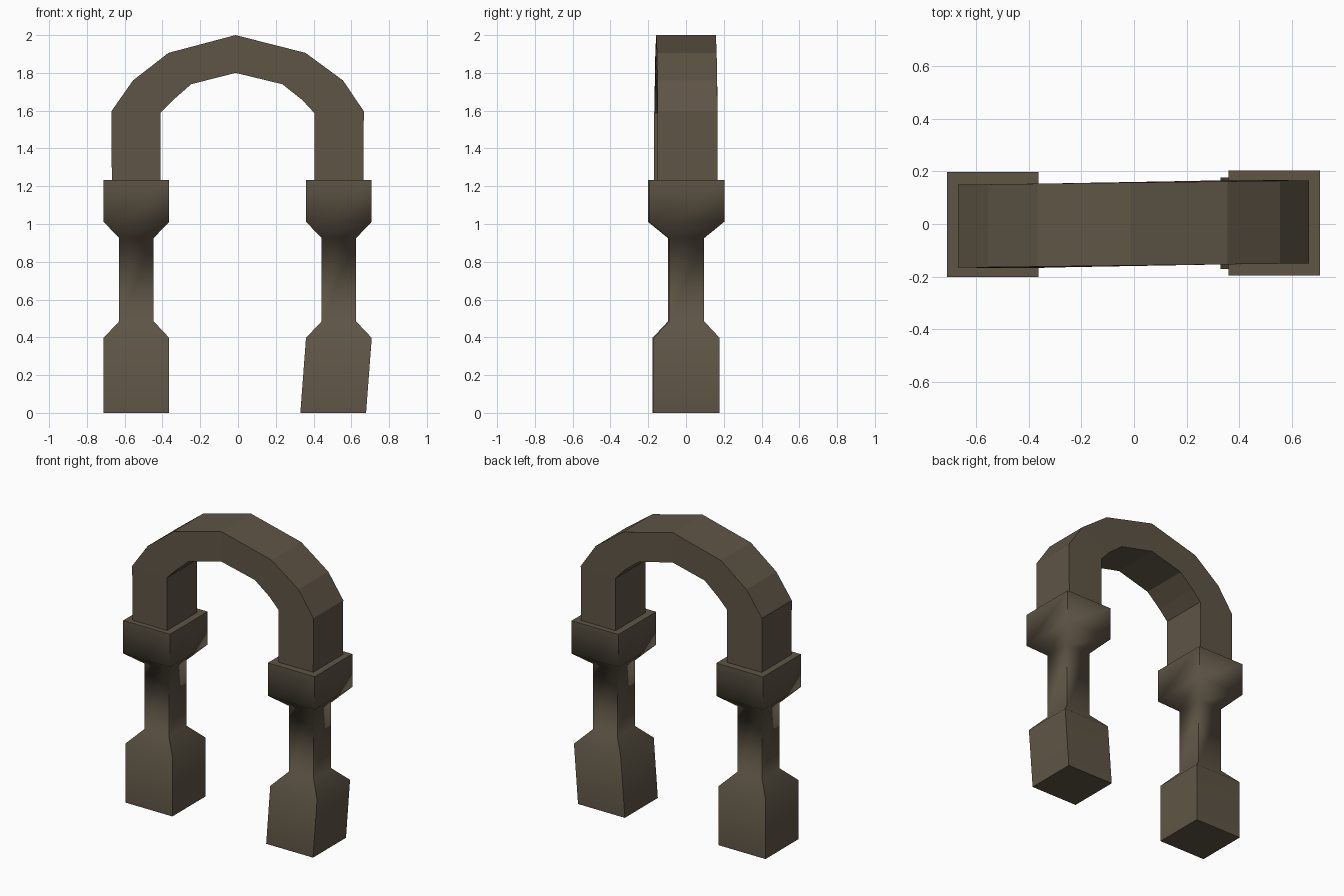
import bpy, bmesh, math

if "Cube" in bpy.data.objects:
    bpy.data.objects.remove(bpy.data.objects["Cube"])

stone = bpy.data.materials.new("dark brown stone")
stone.diffuse_color = (0.112, 0.090, 0.060, 1)
stone.use_nodes = True
stone.node_tree.nodes["Principled BSDF"].inputs["Base Color"].default_value = stone.diffuse_color


def make_object(name, bm, smooth=False):
    bmesh.ops.recalc_face_normals(bm, faces=bm.faces[:])
    mesh = bpy.data.meshes.new(name)
    bm.to_mesh(mesh)
    bm.free()
    mesh.materials.append(stone)
    obj = bpy.data.objects.new(name, mesh)
    bpy.context.collection.objects.link(obj)
    if smooth:
        bpy.ops.object.select_all(action='DESELECT')
        obj.select_set(True)
        bpy.context.view_layer.objects.active = obj
        bpy.ops.object.shade_smooth_by_angle(angle=math.radians(60))
    return obj


def loft(name, rings, smooth=False):
    """Join a series of four-cornered rings and cap both ends."""
    bm = bmesh.new()
    loops = [[bm.verts.new(p) for p in ring] for ring in rings]
    for a, b in zip(loops, loops[1:]):
        for i in range(4):
            j = (i + 1) % 4
            bm.faces.new((a[i], a[j], b[j], b[i]))
    bm.faces.new(loops[0])
    bm.faces.new(loops[-1])
    return make_object(name, bm, smooth)


# Pillar profile: height, half width, half depth
PILLAR = [(0, .174, .175), (.397, .174, .175), (.485, .091, .093),
          (.925, .091, .093), (1.012, .174, .2), (1.233, .174, .2)]


def pillar(name, x, y, foot_shift):
    rings = []
    for z, w, d in PILLAR:
        cx = x + (foot_shift if z == 0 else 0)
        rings.append([(cx + sx * w, y + sy * d, z)
                      for sx, sy in ((-1, -1), (1, -1), (1, 1), (-1, 1))])
    return loft(name, rings, True)


# Two pillars, the right one with a slightly leaning foot
pillar("left_pillar", -.538, -.002, 0)
pillar("right_pillar", .534, .003, -.03)

# Arch: outer and inner outline, with a slight twist in depth
outer = [(-.668, 1.23), (-.67, 1.597), (-.556, 1.76), (-.368, 1.906), (-.013, 2.0),
         (.357, 1.906), (.556, 1.76), (.666, 1.597), (.664, 1.23)]
inner = [(-.41, 1.23), (-.41, 1.588), (-.345, 1.655), (-.248, 1.74), (-.013, 1.8),
         (.235, 1.74), (.342, 1.655), (.406, 1.585), (.406, 1.23)]
rings = []
for (xo, zo), (xi, zi) in zip(outer, inner):
    c = .008 * xo / .66
    rings.append([(xo, c - .158, zo), (xo, c + .158, zo),
                  (xi, c + .16, zi), (xi, c - .16, zi)])
loft("arch", rings)
